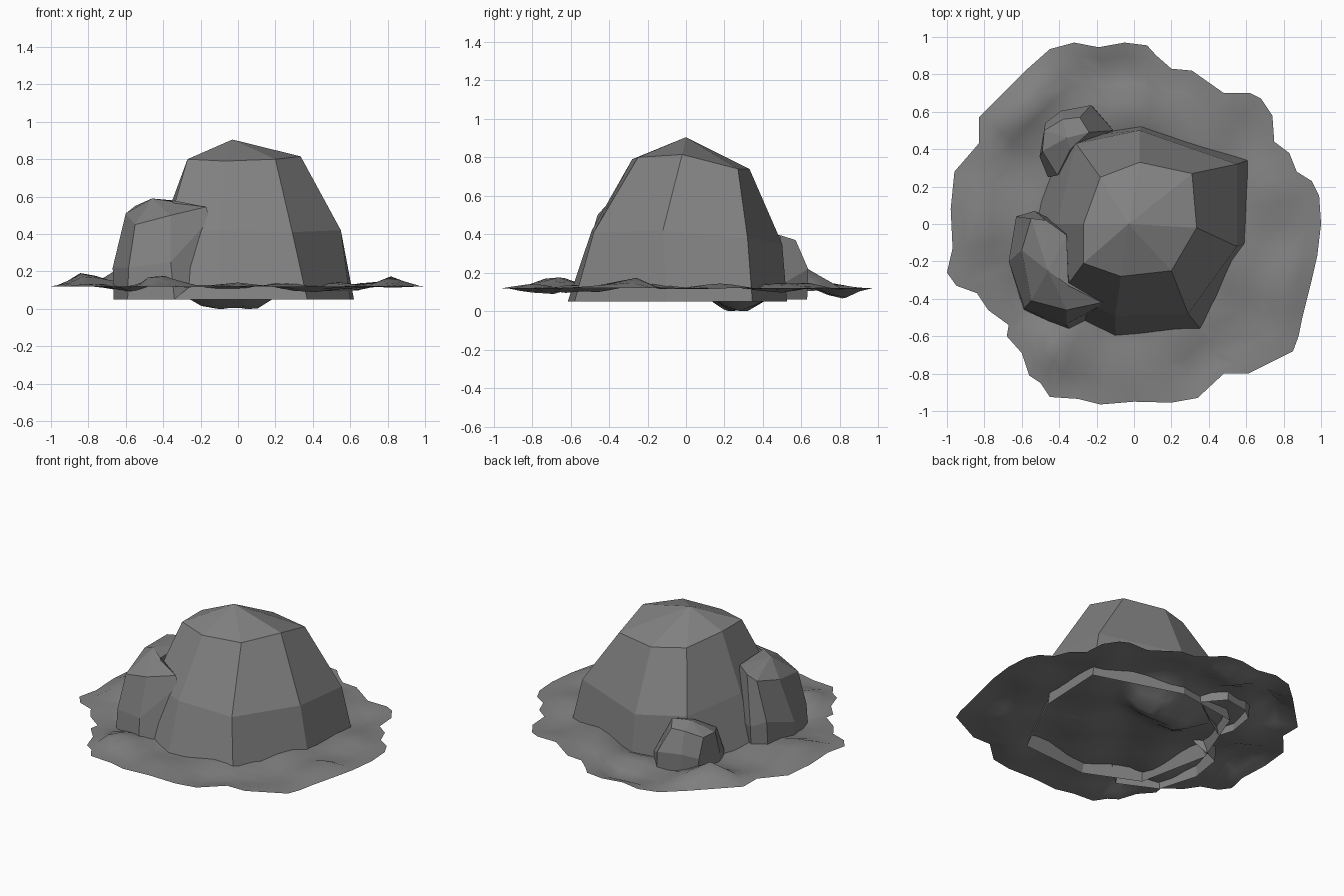
import bpy, bmesh, math
from mathutils import Vector

stone = bpy.data.materials.new("grey stone")
stone.diffuse_color = (0.22, 0.22, 0.22, 1)


def loft(name, apex, rings, smooth=False):
    """Skin of rings (counter-clockwise, top to bottom) closed by an apex, open below."""
    bm = bmesh.new()
    top = bm.verts.new(apex)
    loops = [[bm.verts.new(p) for p in ring] for ring in rings]
    n = len(loops[0])
    for i in range(n):
        j = (i + 1) % n
        bm.faces.new((top, loops[0][i], loops[0][j]))
        for a, b in zip(loops, loops[1:]):
            bm.faces.new((a[i], b[i], b[j], a[j]))
    for f in bm.faces:
        f.smooth = smooth
    me = bpy.data.meshes.new(name)
    bm.to_mesh(me)
    bm.free()
    me.materials.append(stone)
    ob = bpy.data.objects.new(name, me)
    bpy.context.collection.objects.link(ob)
    return ob


# Large boulder: eight-sided dome
loft("large_boulder", (-0.03, 0.0, 0.905), [
    [(0.31, 0.27, 0.74), (0.03, 0.33, 0.74), (-0.18, 0.25, 0.76), (-0.27, 0.0, 0.80),
     (-0.27, -0.21, 0.80), (-0.07, -0.28, 0.79), (0.20, -0.25, 0.80), (0.335, -0.02, 0.815)],
    [(0.55, 0.32, 0.38), (0.03, 0.50, 0.35), (-0.31, 0.43, 0.40), (-0.41, 0.0, 0.42),
     (-0.38, -0.36, 0.42), (-0.10, -0.49, 0.42), (0.29, -0.48, 0.41), (0.55, -0.12, 0.42)],
    [(0.62, 0.345, 0.05), (0.04, 0.525, 0.05), (-0.38, 0.46, 0.05), (-0.55, 0.02, 0.05),
     (-0.45, -0.46, 0.05), (-0.10, -0.615, 0.05), (0.37, -0.58, 0.05), (0.60, -0.10, 0.05)]])

# Medium rock leaning on the left front, its inner side sunk in the boulder
loft("medium_rock", (-0.46, -0.25, 0.59), [
    [(-0.36, -0.06, 0.575), (-0.47, 0.02, 0.57), (-0.55, 0.03, 0.55), (-0.60, -0.14, 0.51),
     (-0.55, -0.41, 0.45), (-0.36, -0.46, 0.50), (-0.17, -0.42, 0.545), (-0.35, -0.33, 0.58)],
    [(-0.36, -0.02, 0.25), (-0.53, 0.07, 0.25), (-0.63, 0.04, 0.30), (-0.67, -0.20, 0.22),
     (-0.585, -0.45, 0.22), (-0.36, -0.535, 0.25), (-0.15, -0.42, 0.48), (-0.32, -0.33, 0.40)],
    [(-0.45, 0.0, 0.15), (-0.53, 0.06, 0.05), (-0.63, 0.02, 0.05), (-0.665, -0.20, 0.05),
     (-0.59, -0.46, 0.05), (-0.34, -0.58, 0.05), (-0.16, -0.44, 0.20), (-0.32, -0.33, 0.20)]])

# Small rock at the back left
loft("small_rock", (-0.36, 0.46, 0.40), [
    [(-0.24, 0.49, 0.395), (-0.29, 0.57, 0.37), (-0.38, 0.56, 0.37), (-0.48, 0.50, 0.33),
     (-0.49, 0.39, 0.33), (-0.41, 0.26, 0.29), (-0.34, 0.40, 0.38)],
    [(-0.11, 0.50, 0.14), (-0.23, 0.635, 0.22), (-0.39, 0.605, 0.23), (-0.475, 0.54, 0.20),
     (-0.505, 0.36, 0.18), (-0.46, 0.25, 0.15), (-0.33, 0.32, 0.15)],
    [(-0.11, 0.50, 0.06), (-0.22, 0.63, 0.06), (-0.38, 0.60, 0.06), (-0.46, 0.54, 0.06),
     (-0.49, 0.36, 0.06), (-0.46, 0.26, 0.06), (-0.33, 0.32, 0.10)]])

# Rippled patch of ground: ragged outline, flat at its rim
outline = [(1, 0), (0.99, 0.15), (0.95, 0.23), (0.87, 0.28), (0.83, 0.38), (0.75, 0.44),
           (0.74, 0.58), (0.68, 0.67), (0.62, 0.70), (0.48, 0.70), (0.31, 0.82), (0.20, 0.83),
           (0.12, 0.90), (0.07, 0.955), (-0.05, 0.97), (-0.19, 0.945), (-0.32, 0.97),
           (-0.45, 0.935), (-0.58, 0.82), (-0.70, 0.70), (-0.83, 0.57), (-0.83, 0.43),
           (-0.96, 0.28), (-0.98, 0.08), (-0.97, -0.13), (-1, -0.26), (-0.95, -0.33),
           (-0.84, -0.37), (-0.78, -0.46), (-0.67, -0.54), (-0.68, -0.60), (-0.60, -0.69),
           (-0.56, -0.81), (-0.50, -0.85), (-0.45, -0.925), (-0.30, -0.935), (-0.18, -0.965),
           (0, -0.95), (0.20, -0.955), (0.34, -0.93), (0.48, -0.80), (0.61, -0.80),
           (0.85, -0.68), (0.88, -0.60), (0.90, -0.50), (0.95, -0.30), (0.98, -0.17)]
# Bumps: x, y, height, radius
bumps = [(-0.84, -0.02, 0.11, 0.15), (0.84, -0.27, 0.07, 0.13), (-0.58, 0.64, 0.12, 0.14),
         (0.25, 0.66, 0.04, 0.12), (-0.45, -0.68, 0.04, 0.13), (-0.05, -0.72, 0.03, 0.11),
         (-0.16, 0.26, -0.12, 0.15), (0.09, 0.26, -0.11, 0.15), (-0.10, 0.80, -0.08, 0.12),
         (0.40, -0.70, -0.03, 0.14), (-0.62, -0.42, -0.03, 0.12)]


def ground_point(p, f):
    x, y = p[0] * f, p[1] * f
    h = 0.014 * math.sin(11 * x - 7 * y + 1) + 0.010 * math.sin(8 * x + 12 * y)
    for bx, by, a, r in bumps:
        h += a * math.exp(-((x - bx) ** 2 + (y - by) ** 2) / (r * r))
    return Vector((x, y, max(0.0, 0.12 + h * min(1, (1 - f) * 7))))


levels = (0.12, 0.24, 0.34, 0.46, 0.58, 0.68, 0.78, 0.86, 0.93, 1.0)
loft("ground_patch", ground_point((0, 0), 0),
     [[ground_point(p, f) for p in outline] for f in levels], smooth=True)
